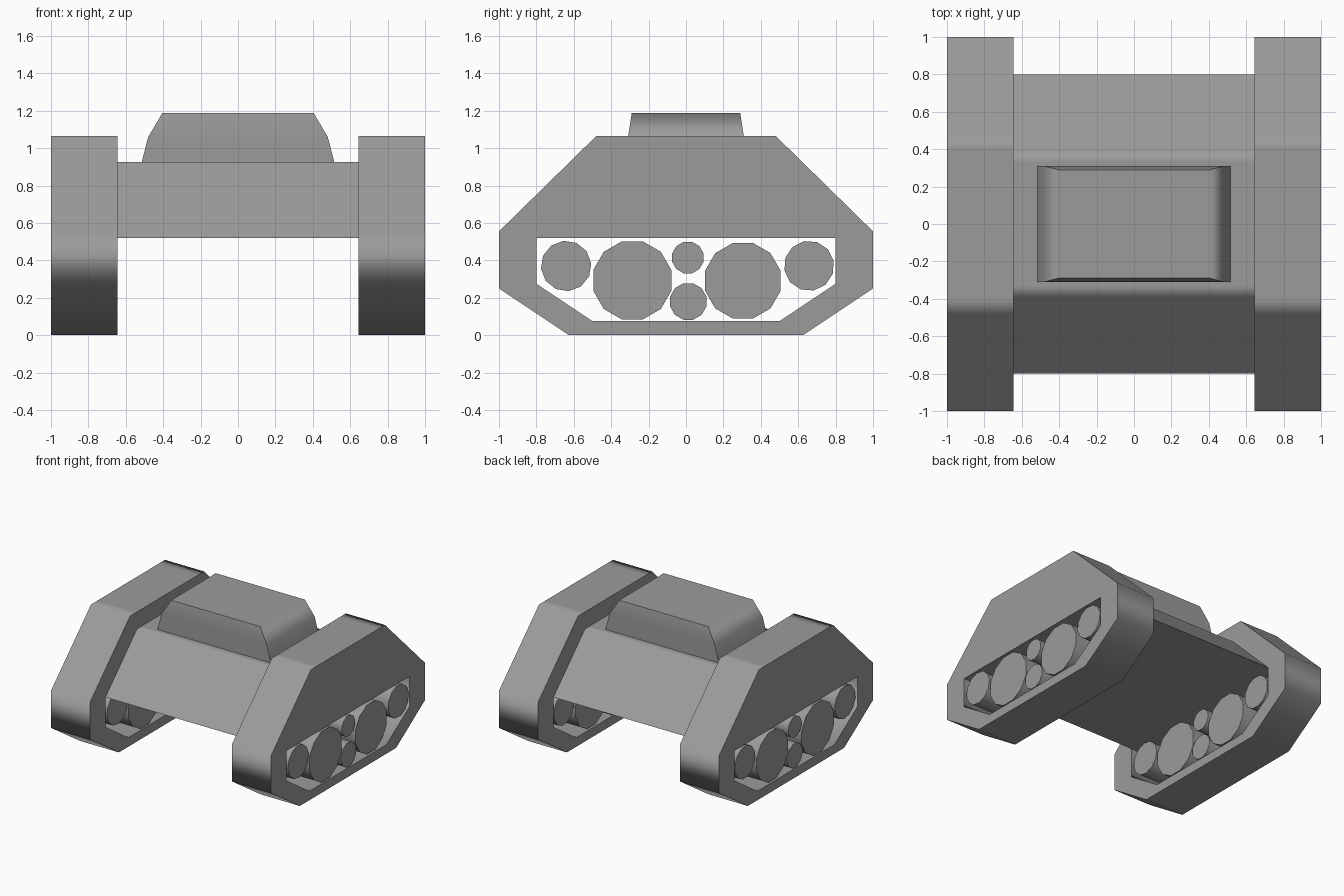
import bpy, bmesh, math

if "Cube" in bpy.data.objects:
    bpy.data.objects.remove(bpy.data.objects["Cube"])

INNER, OUTER = 0.645, 1.0   # x extent of each track

grey = bpy.data.materials.new("dark_grey")
grey.diffuse_color = (0.33, 0.33, 0.33, 1)
grey.use_nodes = True
grey.node_tree.nodes["Principled BSDF"].inputs["Base Color"].default_value = grey.diffuse_color


def finish(bm, name, angle):
    """Make the object, smooth shallow edges, let large faces stay flat."""
    bmesh.ops.recalc_face_normals(bm, faces=bm.faces)
    mesh = bpy.data.meshes.new(name)
    bm.to_mesh(mesh)
    bm.free()
    mesh.materials.append(grey)
    ob = bpy.data.objects.new(name, mesh)
    bpy.context.collection.objects.link(ob)
    bpy.ops.object.select_all(action='DESELECT')
    ob.select_set(True)
    bpy.context.view_layer.objects.active = ob
    bpy.ops.object.shade_smooth_by_angle(angle=math.radians(angle))
    weighted = ob.modifiers.new("weighted_normals", 'WEIGHTED_NORMAL')
    weighted.keep_sharp = True
    weighted.weight = 100
    return ob


def prism(name, loops, x0, x1, angle=60):
    """Extrude (y, z) outlines along x; extra loops become holes."""
    bm = bmesh.new()
    edges = []
    for loop in loops:
        vs = [bm.verts.new((x0, y, z)) for y, z in loop]
        edges += [bm.edges.new((a, b)) for a, b in zip(vs, vs[1:] + vs[:1])]
    if len(loops) == 1:
        bm.faces.new(vs)
    else:
        bmesh.ops.triangle_fill(bm, edges=edges, use_beauty=True, normal=(1, 0, 0))
    ext = bmesh.ops.extrude_face_region(bm, geom=bm.faces[:], use_keep_orig=True)
    moved = [g for g in ext['geom'] if isinstance(g, bmesh.types.BMVert)]
    bmesh.ops.translate(bm, verts=moved, vec=(x1 - x0, 0, 0))
    return finish(bm, name, angle)


def mirrored(half):
    """Complete a +y half outline symmetrically."""
    return half + [(-y, z) for y, z in reversed(half)]


track = mirrored([(0.625, 0), (1, 0.25), (1, 0.555), (0.48, 1.065), (0.4, 1.065)])
opening = mirrored([(0.5, 0.075), (0.8, 0.275), (0.8, 0.52)])

# wheels: y, z, radius, rotation in degrees
wheels = {
    "front_wheel": (-0.641, 0.37, 0.135, 6),
    "front_road_wheel": (-0.287, 0.293, 0.216, 15),
    "upper_roller": (0.01, 0.415, 0.087, 15),
    "lower_roller": (0.012, 0.18, 0.101, 15),
    "rear_road_wheel": (0.304, 0.291, 0.209, 15),
    "rear_wheel": (0.658, 0.371, 0.134, 11),
}

# tracks and their wheels, both sides
for side, s in (("left", -1), ("right", 1)):
    prism(f"{side}_track", [track, opening], s * INNER, s * OUTER)
    for name, (y, z, r, rot) in wheels.items():
        angles = [math.radians(rot + 30 * i) for i in range(12)]
        ring = [(y + r * math.cos(a), z + r * math.sin(a)) for a in angles]
        prism(f"{side}_{name}", [ring], s * (INNER + 0.003), s * (OUTER - 0.003))

# hull between the tracks
prism("hull", [mirrored([(0.8, 0.52), (0.39, 0.925), (0.33, 0.925)])], -INNER, INNER)

# turret: stacked rectangular sections (half x, half y, z)
bm = bmesh.new()
rings = [[bm.verts.new((sx * hx, sy * hy, z))
          for sx, sy in ((-1, -1), (1, -1), (1, 1), (-1, 1))]
         for hx, hy, z in ((0.515, 0.31, 0.925), (0.48, 0.31, 1.06), (0.405, 0.29, 1.187))]
for lo, hi in zip(rings, rings[1:]):
    for i in range(4):
        j = (i + 1) % 4
        bm.faces.new((lo[i], lo[j], hi[j], hi[i]))
bm.faces.new(rings[0])
bm.faces.new(rings[-1])
finish(bm, "turret", 62)
